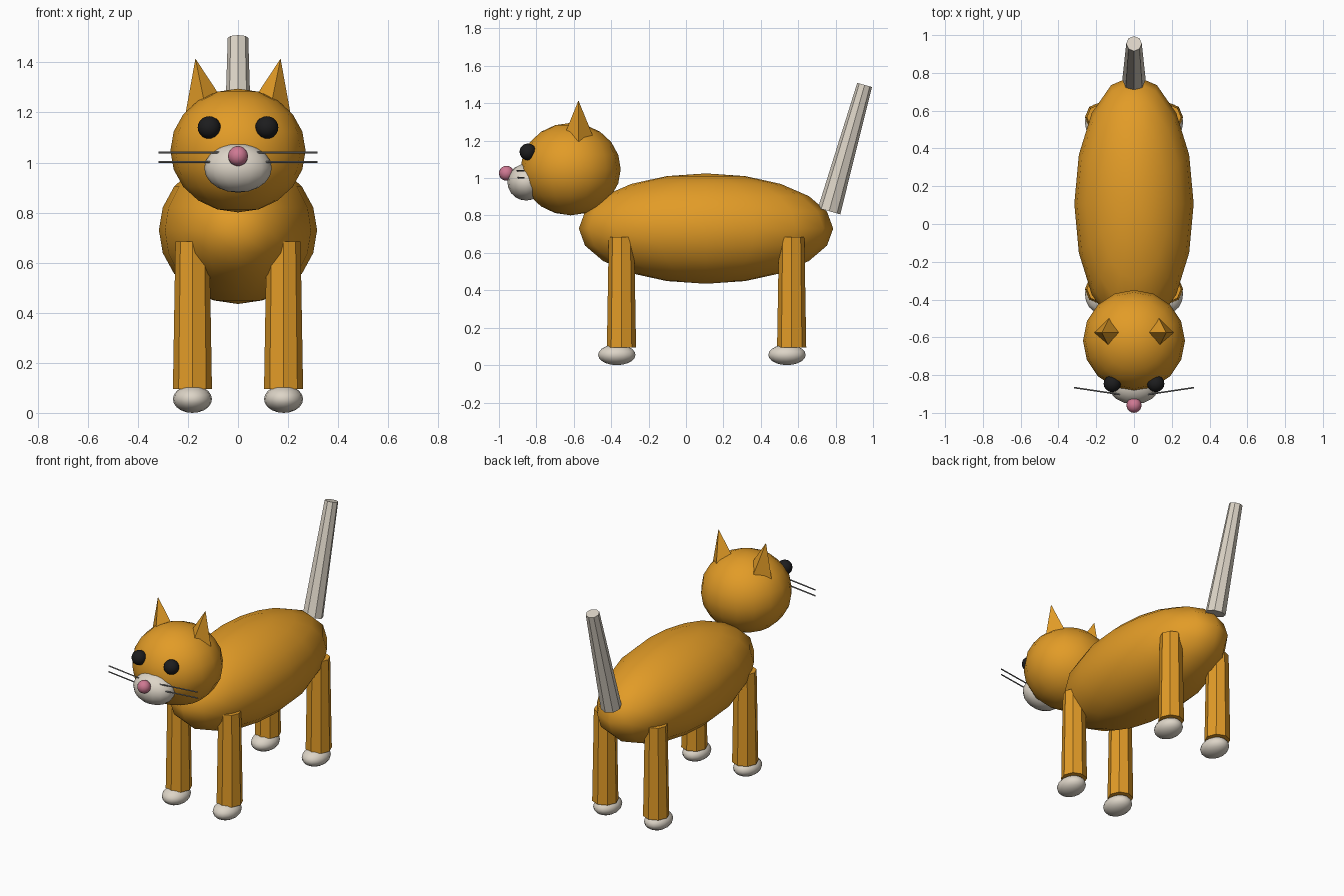
import bpy
from mathutils import Vector

cube = bpy.data.objects.get("Cube")
if cube:
    bpy.data.objects.remove(cube, do_unlink=True)


def material(name, rgb):
    mat = bpy.data.materials.new(name)
    mat.use_nodes = True
    mat.diffuse_color = (*rgb, 1)
    mat.node_tree.nodes["Principled BSDF"].inputs["Base Color"].default_value = (*rgb, 1)
    return mat


ORANGE = material("orange fur", (0.76, 0.33, 0.02))
CREAM = material("cream fur", (0.72, 0.66, 0.57))
PINK = material("pink nose", (0.62, 0.19, 0.29))
BLACK = material("black eyes", (0.012, 0.012, 0.013))
GREY = material("grey whiskers", (0.22, 0.22, 0.22))


def finish(name, mat):
    obj = bpy.context.object
    obj.name = name
    obj.data.materials.append(mat)
    return obj


def ellipsoid(name, mat, centre, radii):
    """Smooth-shaded sphere stretched to three radii."""
    bpy.ops.mesh.primitive_uv_sphere_add(segments=16, ring_count=10, radius=1, location=centre)
    obj = finish(name, mat)
    for v in obj.data.vertices:
        v.co = v.co * Vector(radii)
    bpy.ops.object.shade_smooth()
    return obj


def taper(name, mat, start, end, r_start, r_end, sides=8):
    """Flat-faced tapered prism running from start to end."""
    start, end = Vector(start), Vector(end)
    axis = end - start
    bpy.ops.mesh.primitive_cone_add(vertices=sides, radius1=r_start, radius2=r_end,
                                    depth=axis.length, location=(start + end) / 2)
    obj = finish(name, mat)
    obj.rotation_mode = 'QUATERNION'
    obj.rotation_quaternion = Vector((0, 0, 1)).rotation_difference(axis)
    return obj


# Body, head and face
ellipsoid("body", ORANGE, (0, 0.107, 0.73), (0.316, 0.68, 0.295))
ellipsoid("head", ORANGE, (0, -0.617, 1.048), (0.27, 0.268, 0.247))
ellipsoid("muzzle", CREAM, (0, -0.855, 0.978), (0.135, 0.1, 0.098))
ellipsoid("nose", PINK, (0, -0.96, 1.026), (0.04, 0.04, 0.04))

# Tail
taper("tail", CREAM, (0, 0.765, 0.823), (0, 0.955, 1.498), 0.062, 0.041)

for side, s in (("left", 1), ("right", -1)):
    # Ears and eyes
    taper(f"{side}_ear", ORANGE, (s * 0.12, -0.575, 1.17), (s * 0.17, -0.575, 1.415), 0.1, 0, 4)
    ellipsoid(f"{side}_eye", BLACK, (s * 0.115, -0.845, 1.14), (0.046, 0.045, 0.045))

    # Whiskers
    for level, z in (("upper", 1.04), ("lower", 1.002)):
        taper(f"{side}_{level}_whisker", GREY, (s * 0.05, -0.906, z), (s * 0.318, -0.866, z),
              0.004, 0.004)

    # Legs and paws
    for end, y in (("front", -0.345), ("back", 0.565)):
        taper(f"{end}_{side}_leg", ORANGE, (s * 0.182, y, 0.095), (s * 0.182, y, 0.685), 0.078, 0.068)
        ellipsoid(f"{end}_{side}_paw", CREAM, (s * 0.182, y - 0.025, 0.055), (0.078, 0.1, 0.055))
